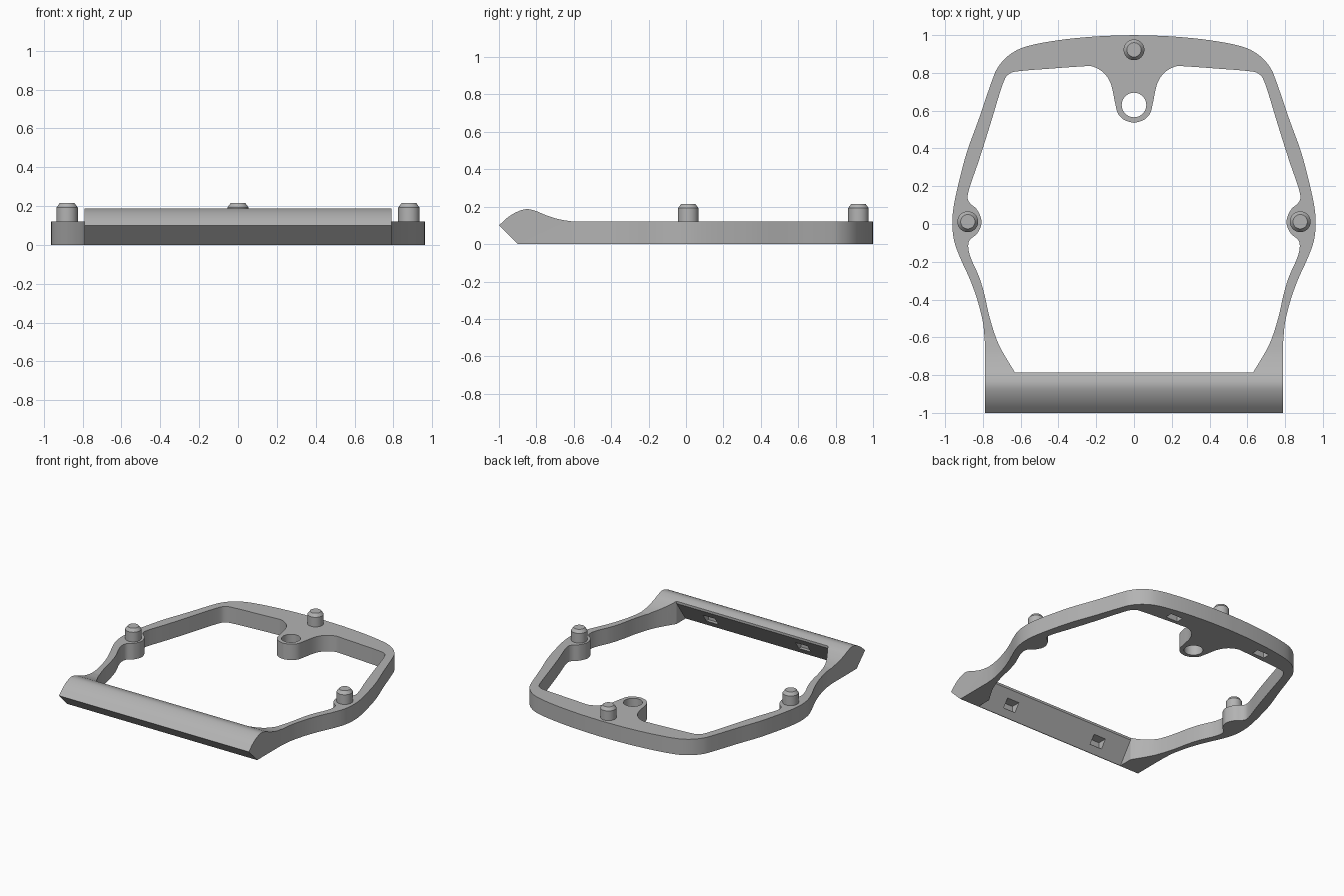
import bpy, bmesh, math
from mathutils import Vector, Matrix

cube = bpy.data.objects.get("Cube")
if cube:
    bpy.data.objects.remove(cube, do_unlink=True)

grey = bpy.data.materials.new("plain_grey")
grey.use_nodes = True
grey.diffuse_color = (0.45, 0.45, 0.45, 1)
grey.node_tree.nodes["Principled BSDF"].inputs["Base Color"].default_value = (0.45, 0.45, 0.45, 1)


def smooth_path(points, steps=5):
    """Curve running through all the given points."""
    p = [Vector(q) for q in points]
    p = [p[0] * 2 - p[1]] + p + [p[-1] * 2 - p[-2]]
    path = []
    for a, b, c, d in zip(p, p[1:], p[2:], p[3:]):
        for i in range(steps):
            t = i / steps
            path.append(0.5 * (2 * b + (c - a) * t + (2 * a - 5 * b + 4 * c - d) * t * t
                               + (3 * b - a - 3 * c + d) * t ** 3))
    return path + [p[-2]]


def mirrored(half):
    """Close a half outline, starting on the centre line, across x."""
    return half + [Vector((-q.x, q.y)) for q in reversed(half) if q.x > 0.0001]


def new_object(name, bm):
    bmesh.ops.recalc_face_normals(bm, faces=bm.faces)
    mesh = bpy.data.meshes.new(name)
    bm.to_mesh(mesh)
    bm.free()
    mesh.materials.append(grey)
    obj = bpy.data.objects.new(name, mesh)
    bpy.context.collection.objects.link(obj)
    return obj


def prism(name, outline, low, high, along_x=False):
    """Extrude an outline up z, or a (y, z) outline along x."""
    place = (lambda q: (low, q[0], q[1])) if along_x else (lambda q: (q[0], q[1], low))
    shift = (high - low, 0, 0) if along_x else (0, 0, high - low)
    bm = bmesh.new()
    face = bm.faces.new([bm.verts.new(place(q)) for q in outline])
    made = bmesh.ops.extrude_face_region(bm, geom=[face])["geom"]
    bmesh.ops.translate(bm, vec=shift, verts=[v for v in made if isinstance(v, bmesh.types.BMVert)])
    return new_object(name, bm)


def box(name, centre, size):
    bm = bmesh.new()
    bmesh.ops.create_cube(bm, size=1, matrix=Matrix.Translation(centre) @ Matrix.Diagonal((*size, 1)))
    return new_object(name, bm)


def combine(obj, tool, operation):
    """Apply a boolean and discard the tool."""
    mod = obj.modifiers.new("cut", "BOOLEAN")
    mod.operation, mod.solver, mod.object = operation, "EXACT", tool
    bpy.context.view_layer.update()
    graph = bpy.context.evaluated_depsgraph_get()
    mesh = bpy.data.meshes.new_from_object(obj.evaluated_get(graph))
    obj.modifiers.clear()
    obj.data = mesh
    bpy.data.objects.remove(tool, do_unlink=True)


def shade(obj):
    bpy.ops.object.select_all(action="DESELECT")
    obj.select_set(True)
    bpy.context.view_layer.objects.active = obj
    bpy.ops.object.shade_smooth_by_angle(angle=math.radians(30))


# Frame outline with straight front corners
outer = smooth_path([(0, 1), (.2, .993), (.4, .973), (.57, .94), (.66, .895), (.72, .83),
                     (.755, .75), (.82, .56), (.885, .38), (.93, .21), (.955, .09), (.962, 0),
                     (.952, -.09), (.92, -.18), (.87, -.29), (.83, -.4), (.8, -.52), (.79, -.62)])
outer.append(Vector((.79, -1.05)))
frame = prism("frame", mirrored(outer), -.1, .3)

# Side profile: flat body sweeping up into the rounded front bar
crest = smooth_path([(-.6, .12), (-.68, .133), (-.75, .155), (-.8, .176), (-.85, .187),
                     (-.9, .174), (-.95, .145), (-1, .1)])
side = [(-.9, 0), (1.1, 0), (1.1, .12)] + crest
combine(frame, prism("side_profile", side, -1.2, 1.2, True), "INTERSECT")

# Central opening, leaving the rear tongue and the pads under the side pins
inner = smooth_path([(0, .535), (.05, .55), (.085, .585), (.1, .64), (.122, .74), (.16, .8),
                     (.22, .834), (.28, .834), (.45, .822), (.6, .81), (.66, .795), (.695, .74),
                     (.76, .53), (.82, .34), (.877, .17), (.872, .115), (.83, .075), (.807, .01),
                     (.83, -.05), (.87, -.085), (.877, -.13), (.86, -.19), (.82, -.28),
                     (.79, -.38), (.763, -.5), (.715, -.64), (.63, -.787)])
combine(frame, prism("opening", mirrored(inner), -.2, .4), "DIFFERENCE")

# Sloping back of the front bar
wedge = [(-.9, -.01), (-.895, 0), (-.786, .155), (-.7, .155), (-.7, -.01)]
combine(frame, prism("bar_undercut", wedge, -.63, .63, True), "DIFFERENCE")

# Round hole in the tongue
ring = [(.065 * math.cos(math.tau * i / 40), .63 + .065 * math.sin(math.tau * i / 40)) for i in range(40)]
combine(frame, prism("tongue_hole", ring, -.2, .4), "DIFFERENCE")

# Rectangular pockets in the front bar and under the rear bar
for x in (-.385, .385):
    combine(frame, box("front_pocket", (x, -.83, .075), (.1, .12, .06)), "DIFFERENCE")
    combine(frame, box("rear_pocket", (x, .885, 0), (.1, .055, .12)), "DIFFERENCE")
shade(frame)

# Chamfered locating pins
for name, x, y in (("left_pin", .88, .012), ("right_pin", -.88, .012), ("rear_pin", 0, .922)):
    bm = bmesh.new()
    for r1, r2, low, high in ((.055, .055, .1, .192), (.055, .038, .192, .215)):
        bmesh.ops.create_cone(bm, cap_ends=True, segments=40, radius1=r1, radius2=r2, depth=high - low,
                              matrix=Matrix.Translation((x, y, (low + high) / 2)))
    seam = [f for f in bm.faces if len(f.verts) > 4 and abs(f.calc_center_median().z - .192) < .001]
    bmesh.ops.delete(bm, geom=seam, context="FACES_ONLY")
    bmesh.ops.remove_doubles(bm, verts=bm.verts, dist=.0005)
    shade(new_object(name, bm))
